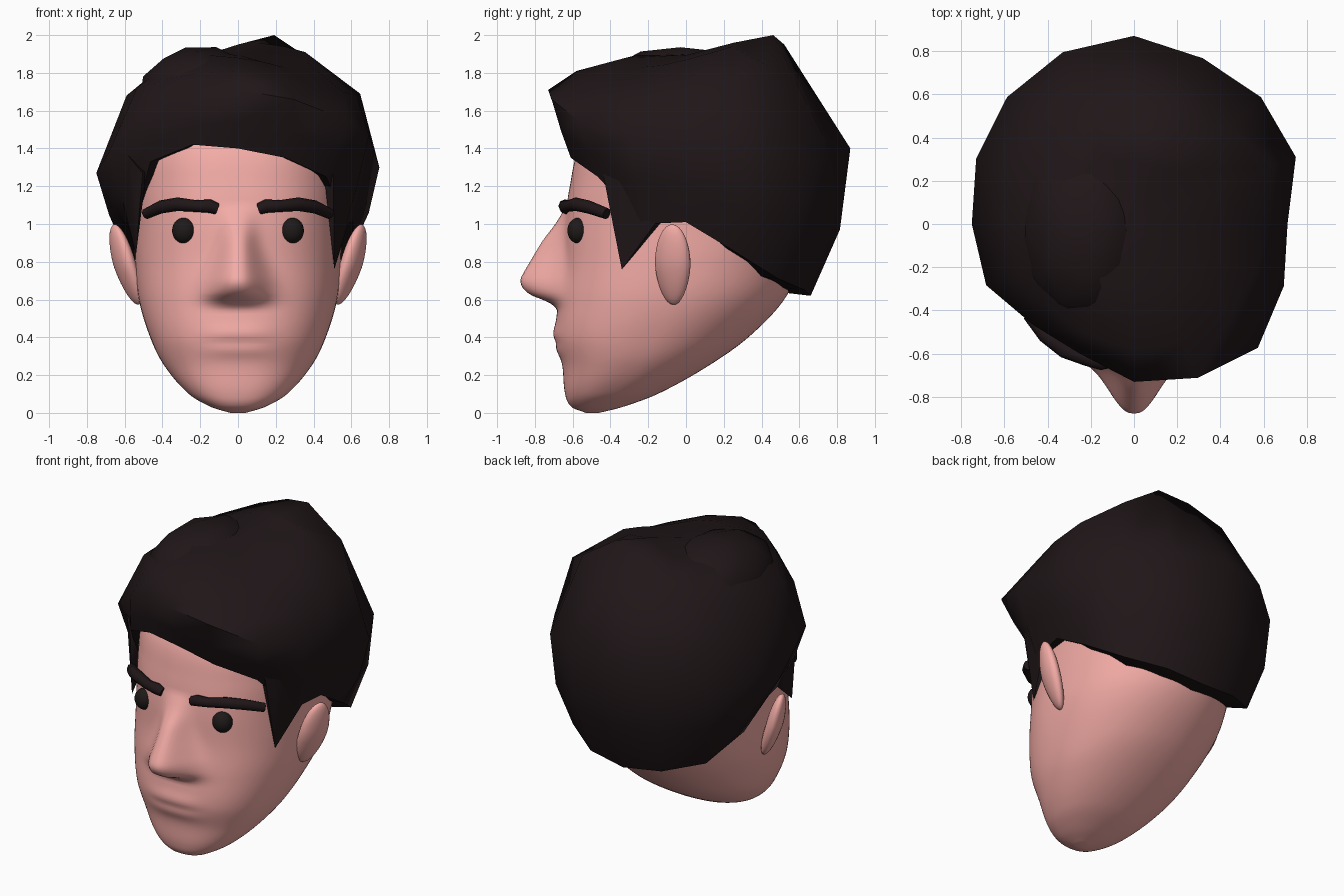
import bpy, bmesh
from math import sin, cos, pi, exp, radians
from mathutils import Vector, Matrix

if "Cube" in bpy.data.objects:
    bpy.data.objects.remove(bpy.data.objects["Cube"])


def material(name, rgb):
    m = bpy.data.materials.new(name)
    m.diffuse_color = (*rgb, 1)
    m.use_nodes = True
    m.node_tree.nodes["Principled BSDF"].inputs["Base Color"].default_value = m.diffuse_color
    return m


SKIN = material("skin", (0.90, 0.41, 0.38))
HAIR = material("hair", (0.014, 0.008, 0.009))
DARK = material("eye_dark", (0.014, 0.010, 0.010))


def finish(bm, name, mat, angle=60):
    bmesh.ops.recalc_face_normals(bm, faces=bm.faces)
    me = bpy.data.meshes.new(name)
    bm.to_mesh(me)
    bm.free()
    ob = bpy.data.objects.new(name, me)
    bpy.context.collection.objects.link(ob)
    me.materials.append(mat)
    bpy.ops.object.select_all(action='DESELECT')
    ob.select_set(True)
    bpy.context.view_layer.objects.active = ob
    bpy.ops.object.shade_smooth_by_angle(angle=radians(angle))
    return ob


def loft(rings, name, mat, angle=60):
    bm = bmesh.new()
    rows = [[bm.verts.new(p) for p in r] for r in rings]
    n = len(rows[0])
    for a, b in zip(rows, rows[1:]):
        for i in range(n):
            j = (i + 1) % n
            bm.faces.new((a[i], a[j], b[j], b[i]))
    for row in (rows[0], rows[-1]):
        c = bm.verts.new(sum((v.co for v in row), Vector()) / n)
        for i in range(n):
            bm.faces.new((row[i], row[(i + 1) % n], c))
    return finish(bm, name, mat, angle)


def interp(table, z):
    """Smooth interpolation of rows keyed by their first value."""
    if z <= table[0][0]:
        return table[0][1:]
    for k in range(len(table) - 1):
        a, b = table[k], table[k + 1]
        if z <= b[0]:
            p, q = table[max(k - 1, 0)], table[min(k + 2, len(table) - 1)]
            h = b[0] - a[0]
            t = (z - a[0]) / h
            out = []
            for i in range(1, len(a)):
                m0 = (b[i] - p[i]) / (b[0] - p[0]) * h
                m1 = (q[i] - a[i]) / (q[0] - a[0]) * h
                out.append((2*t**3 - 3*t*t + 1) * a[i] + (t**3 - 2*t*t + t) * m0
                           + (3*t*t - 2*t**3) * b[i] + (t**3 - t*t) * m1)
            return out
    return table[-1][1:]


# Head: height, front y, back y, half width
HEAD = [(0, -0.53, -0.46, 0.04), (0.03, -0.605, -0.34, 0.14), (0.1, -0.64, -0.15, 0.26),
        (0.25, -0.655, 0.12, 0.39), (0.4, -0.69, 0.33, 0.465), (0.6, -0.675, 0.52, 0.525),
        (0.8, -0.65, 0.61, 0.545), (1.0, -0.642, 0.68, 0.55), (1.2, -0.615, 0.72, 0.56),
        (1.4, -0.565, 0.70, 0.55), (1.6, -0.42, 0.55, 0.45), (1.72, -0.2, 0.3, 0.2)]
# Nose: height, projection, half width
NOSE = [(0.55, 0, 0.15), (0.585, 0.05, 0.155), (0.63, 0.16, 0.15), (0.69, 0.213, 0.14),
        (0.75, 0.20, 0.125), (0.9, 0.12, 0.09), (1.0, 0.05, 0.085), (1.1, 0, 0.09)]

rings = []
LEVELS, SEG = 90, 112
for k in range(LEVELS + 1):
    z = 1.72 * (k / LEVELS) ** 1.3
    yf, yb, w = interp(HEAD, z)
    yc = (yf + yb) / 2
    proj, nw = interp(NOSE, z)
    ring = []
    for i in range(SEG):
        t = 2 * pi * i / SEG
        a = t - 0.5 * sin(t)              # denser at the face
        s, c = sin(a), cos(a)
        e = 2 / 2.35 if c > 0 else 2 / 2.1
        x = w * abs(s) ** e * (1 if s > 0 else -1)
        y = yc - (yc - yf) * abs(c) ** e * (1 if c > 0 else -1)
        if c > 0:
            y -= proj * exp(-abs(x / nw) ** 2.4)
            lips = exp(-((z - 0.42) / 0.045) ** 2) + 0.7 * exp(-((z - 0.33) / 0.035) ** 2) \
                - 0.3 * exp(-((z - 0.375) / 0.018) ** 2)
            y -= 0.012 * lips * exp(-abs(x / 0.17) ** 3)
        ring.append((x, y, z))
    rings.append(ring)
loft(rings, "head", SKIN, 75)


def ellipsoid(name, mat, loc, scale, rot=None, ico=False):
    bm = bmesh.new()
    if ico:
        bmesh.ops.create_icosphere(bm, subdivisions=2, radius=1)
    else:
        bmesh.ops.create_uvsphere(bm, u_segments=24, v_segments=16, radius=1)
    m = Matrix.Translation(loc) @ (rot or Matrix()) @ Matrix.Diagonal((*scale, 1))
    bmesh.ops.transform(bm, matrix=m, verts=bm.verts)
    return finish(bm, name, mat)


BROW = [(0.11, -0.635, 1.08), (0.15, -0.64, 1.095), (0.22, -0.625, 1.095),
        (0.32, -0.585, 1.105), (0.41, -0.515, 1.09), (0.485, -0.42, 1.055)]
for side, sx in (("right", 1), ("left", -1)):
    # Eyes
    ellipsoid(side + "_eye", DARK, (sx * 0.285, -0.57, 0.965), (0.064, 0.058, 0.068))
    # Ears, leaning outward at the top
    tilt = Matrix.Rotation(sx * radians(15), 4, 'Y') @ Matrix.Rotation(sx * radians(-22), 4, 'Z')
    ear = ellipsoid(side + "_ear", SKIN, (sx * 0.6, -0.07, 0.785), (0.05, 0.10, 0.22), tilt)
    for v in ear.data.vertices:           # narrower, sunken lobe
        f = max(0, 0.785 - v.co.z) / 0.22
        v.co.x -= sx * 0.02 * f
        v.co.y = -0.06 + (v.co.y + 0.06) * (1 - 0.15 * f)
    # Eyebrows: rounded bars following the brow
    tubes = []
    for i, p in enumerate(BROW):
        d = Vector(BROW[min(i + 1, 5)]) - Vector(BROW[max(i - 1, 0)])
        out = Vector((d.y, -d.x, 0)).normalized()
        up = out.cross(d).normalized()
        r = (0.03, 0.036, 0.031, 0.036, 0.035, 0.03)[i]
        pts = [Vector(p) + out * r * cos(a) + up * r * sin(a)
               for a in (2 * pi * j / 8 for j in range(8))]
        tubes.append([(sx * q.x, q.y, q.z) for q in pts])
    loft(tubes, side + "_eyebrow", HAIR, 50)

# Hair: (radius, height) for 16 directions, from the front round by the +x side
LOW = [(.61, 1.40), (.66, 1.35), (.66, 1.25), (.62, 1.0), (.61, 1.01), (.65, .86), (.69, .71), (.68, .65),
       (.66, .62), (.68, .65), (.69, .71), (.65, .86), (.61, 1.01), (.60, 1.0), (.655, 1.33), (.63, 1.42)]
MID = [(.73, 1.71), (.77, 1.66), (.81, 1.55), (.75, 1.47), (.71, 1.42), (.81, 1.30), (.83, 1.32), (.83, 1.38),
       (.87, 1.40), (.86, 1.38), (.83, 1.32), (.79, 1.28), (.75, 1.27), (.74, 1.38), (.66, 1.55), (.65, 1.64)]
UP = [(.58, 1.81), (.60, 1.77), (.62, 1.71), (.60, 1.70), (.63, 1.68), (.70, 1.69), (.63, 1.83), (.50, 2.0),
      (.52, 1.95), (.60, 1.85), (.63, 1.76), (.64, 1.66), (.59, 1.68), (.58, 1.72), (.55, 1.76), (.55, 1.80)]
TOP = [1.88, 1.86, 1.83, 1.84, 1.87, 1.91, 1.94, 1.96, 1.95, 1.91, 1.88, 1.88, 1.90, 1.91, 1.90, 1.89]


def around(pairs):
    return [(r * sin(i * pi / 8), -r * cos(i * pi / 8), z) for i, (r, z) in enumerate(pairs)]


# Extra ring that rounds out the back of the head
bulge = []
for i, ((r0, z0), (r1, z1)) in enumerate(zip(LOW, MID)):
    b = 0.05 * max(0, -cos(i * pi / 8))
    bulge.append((r0 + (r1 - r0) * 0.5 + b, z0 + (z1 - z0) * 0.45))

loft([around([(r * 0.74, z + 0.02) for r, z in LOW]), around(LOW), around(bulge), around(MID), around(UP),
      around([(r * 0.55, z) for (r, _), z in zip(UP, TOP)])], "hair_cap", HAIR, 65)

# Raised lock swept over the top of the head
ellipsoid("hair_top_lock", HAIR, (-0.23, -0.03, 1.72), (0.30, 0.42, 0.22),
          Matrix.Rotation(radians(-12), 4, 'Y'), ico=True)


def hull(name, pts):
    bm = bmesh.new()
    for p in pts:
        bm.verts.new(p)
    bmesh.ops.convex_hull(bm, input=bm.verts)
    return finish(bm, name, HAIR, 60)


# Sideburns: pointed wedges in front of the ears
for side, sx, tip, inner in (("right", 1, 0.76, 0.0), ("left", -1, 0.84, 0.03)):
    outer = [(0.51 + inner, -0.34, tip), (0.535, -0.375, 1.12), (0.505, -0.44 + inner, 1.27),
             (0.59, -0.15, 1.02), (0.66, -0.1, 1.32), (0.58, -0.34, 1.36)]
    pts = outer + [(x - 0.05 + inner, y + 0.03, z) for x, y, z in outer[1:]]
    hull(side + "_sideburn", [(sx * x, y, z) for x, y, z in pts])
